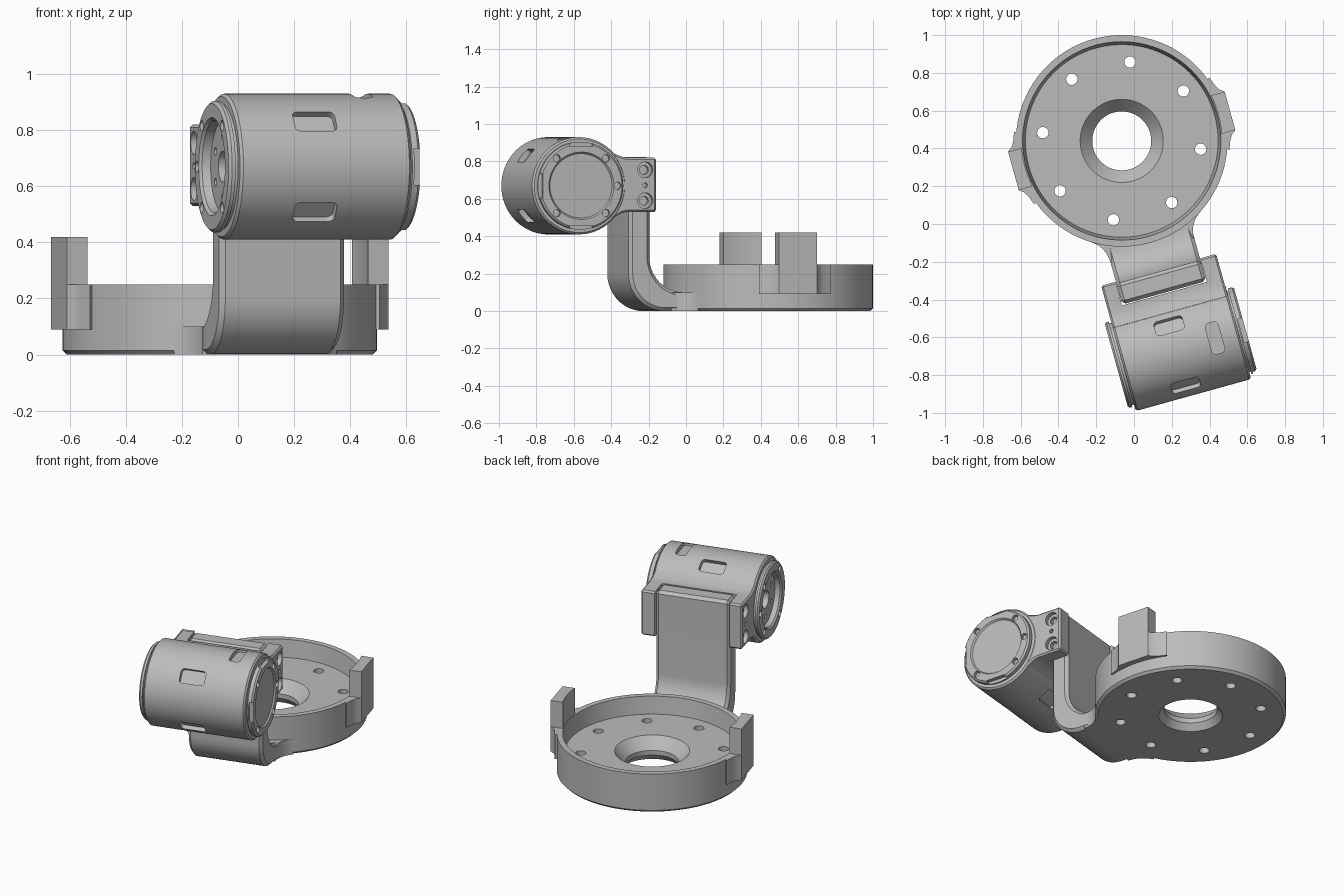
import bpy, bmesh
from math import sin, cos, pi, radians
from mathutils import Matrix, Vector

if "Cube" in bpy.data.objects:
    bpy.data.objects.remove(bpy.data.objects["Cube"])

GREY = bpy.data.materials.new("machined_grey")
GREY.use_nodes = True
GREY.diffuse_color = (0.5, 0.5, 0.5, 1)
GREY.node_tree.nodes["Principled BSDF"].inputs["Base Color"].default_value = (0.5, 0.5, 0.5, 1)

AXIS_Y, AXIS_Z = -1.138, 0.67          # motor axis, running along x
PLACE = Matrix.Translation((-0.065, 0.44, 0)) @ Matrix.Rotation(radians(15.5), 4, 'Z')
TO_AXIS = Matrix.Translation((0, AXIS_Y, AXIS_Z))
parts = []


def finish(name, bm):
    bmesh.ops.remove_doubles(bm, verts=bm.verts, dist=1e-5)
    bmesh.ops.recalc_face_normals(bm, faces=bm.faces)
    mesh = bpy.data.meshes.new(name)
    bm.to_mesh(mesh)
    bm.free()
    mesh.materials.append(GREY)
    ob = bpy.data.objects.new(name, mesh)
    bpy.context.scene.collection.objects.link(ob)
    return ob


def lathe(name, profile, along='z', steps=96, closed=True):
    """Spin (radius, height) points about z or x."""
    bm = bmesh.new()
    vs = [bm.verts.new((r, 0, h)) for r, h in profile]
    pairs = list(zip(vs, vs[1:])) + ([(vs[-1], vs[0])] if closed else [])
    es = [bm.edges.new(p) for p in pairs]
    bmesh.ops.spin(bm, geom=vs + es, cent=(0, 0, 0), axis=(0, 0, 1), angle=2 * pi, steps=steps)
    if along == 'x':
        bm.transform(TO_AXIS @ Matrix.Rotation(pi / 2, 4, 'Y'))
    return finish(name, bm)


def prism(name, pts, lo, hi, along='z'):
    """Extrude a polygon: (x, y) along z, or (y, z) along x."""
    bm = bmesh.new()
    put = (lambda p, h: (p[0], p[1], h)) if along == 'z' else (lambda p, h: (h, p[0], p[1]))
    face = bm.faces.new([bm.verts.new(put(p, lo)) for p in pts])
    top = bmesh.ops.extrude_face_region(bm, geom=[face])["geom"]
    move = Vector(put((0, 0), hi - lo))
    bmesh.ops.translate(bm, vec=move, verts=[v for v in top if isinstance(v, bmesh.types.BMVert)])
    return finish(name, bm)


def arc(cx, cy, r, a0, a1, n=12):
    return [(cx + r * cos(radians(a0 + (a1 - a0) * i / n)),
             cy + r * sin(radians(a0 + (a1 - a0) * i / n))) for i in range(n + 1)]


def circle(cx, cy, r, n=24):
    return arc(cx, cy, r, 0, 360, n)[:-1]


def rounded(w, h, r):
    x, y = w / 2 - r, h / 2 - r
    return (arc(x, y, r, 0, 90, 5) + arc(-x, y, r, 90, 180, 5)
            + arc(-x, -y, r, 180, 270, 5) + arc(x, -y, r, 270, 360, 5))


def box(x0, x1, y0, y1, z0, z1):
    return prism("cutter", [(x0, y0), (x1, y0), (x1, y1), (x0, y1)], z0, z1)


def bake(ob, cutters=(), bevel=0, limit=50):
    """Apply bevel and cuts, shade, and keep as a finished part."""
    if bevel:
        m = ob.modifiers.new("bevel", 'BEVEL')
        m.width, m.segments, m.angle_limit = bevel, 1, radians(limit)
    for c in cutters:
        c.hide_render = True
        m = ob.modifiers.new("cut", 'BOOLEAN')
        m.operation, m.solver, m.object = 'DIFFERENCE', 'EXACT', c
    bpy.context.view_layer.update()
    mesh = bpy.data.meshes.new_from_object(ob.evaluated_get(bpy.context.evaluated_depsgraph_get()))
    ob.modifiers.clear()
    ob.data = mesh
    mesh.name = ob.name
    for c in cutters:
        bpy.data.objects.remove(c)
    mesh.transform(PLACE)
    parts.append(ob)


# Base dish with a chamfered bore and eight bolt holes
dish = lathe("base_dish", [(.188, 0), (.545, 0), (.56, .015), (.56, .25), (.525, .25),
                           (.51, .14), (.22, .14), (.156, .07), (.156, .04)])
holes = []
for k in range(8):
    a = radians(68.5 + 45 * k)
    holes.append(prism("cutter", circle(.42 * cos(a), .42 * sin(a), .03), -.1, .2))
bake(dish, holes)

# Side tabs: a flared foot on the dish wall and an upright above the rim
for side, label in ((1, "left"), (-1, "right")):
    flare = [(.536, .2), (.555, .15), (.57, .125), (.595, .105)]
    foot = flare + [(x, -y) for x, y in reversed(flare)] + arc(0, 0, .535, -19, 19)
    post = [(.595, .105), (.595, -.105)] + arc(0, 0, .53, -11.5, 11.5)
    for name, pts, lo, hi in (("tab_foot", foot, .09, .25), ("tab_post", post, .25, .42)):
        bake(prism(f"{label}_{name}", [(side * x, side * y) for x, y in pts], lo, hi))

# Curved arm rising from the dish to the motor
arm_side = ([(-.45, 0)] + arc(-.635, .2, .2, 270, 180) + [(-.835, .825), (-.72, .825)]
            + arc(-.53, .29, .19, 180, 270) + [(-.45, .1)])
bake(prism("arm", arm_side, -.229, .233, 'x'), bevel=.018)

# Concave webs blending the arm sides into the dish
for side, label in ((1, "left"), (-1, "right")):
    web = arc(.38, -.6, .15, 180, 122) + [(.28, -.44), (.2, -.45), (.2, -.6)]
    bake(prism(f"{label}_arm_web", [(side * x, y) for x, y in web], 0, .1))

# Motor body with end flange, cap, grooves and stepped recess
motor = lathe("motor_body", [
    (0, -.25), (.055, -.25), (.055, -.305), (.16, -.305), (.165, -.335), (.175, -.345),
    (.225, -.345), (.235, -.335), (.235, -.322), (.225, -.322), (.225, -.31), (.25, -.31),
    (.26, -.30), (.26, .314), (.25, .324), (.22, .324), (.22, .332), (.235, .332),
    (.235, .355), (.225, .365), (.18, .365), (.172, .355), (0, .355)], 'x', closed=False)
cuts = []
# Round-cornered pockets: angle about the axis, x position, length, width
for angle, x, w, h in ((141, -.02, .155, .088), (219, -.02, .155, .088), (60, -.02, .155, .088),
                       (-60, -.02, .155, .088), (90, .197, .07, .17)):
    c = prism("cutter", rounded(w, h, .02), .23, .32)
    c.data.transform(TO_AXIS @ Matrix.Translation((x, 0, 0)) @ Matrix.Rotation(radians(angle - 90), 4, 'X'))
    cuts.append(c)
# Rim notches in the cap
for angle in (90, 180, 270):
    c = box(.34, .4, -.065, .065, .213, .26)
    c.data.transform(TO_AXIS @ Matrix.Rotation(radians(angle - 90), 4, 'X'))
    cuts.append(c)
# Screw holes in both end rings
for angle in (0, 47, 133, 227, 313):
    a = radians(angle)
    spot = circle(AXIS_Y + .2 * cos(a), AXIS_Z + .2 * sin(a), .02, 16)
    cuts.append(prism("cutter", spot, .345, .4, 'x'))
    cuts.append(prism("cutter", spot, -.4, -.328, 'x'))
# Small holes around the hub
for k in range(6):
    a = radians(30 + 60 * k)
    spot = circle(AXIS_Y + .11 * cos(a), AXIS_Z + .11 * sin(a), .014, 12)
    cuts.append(prism("cutter", spot, -.4, -.285, 'x'))
bake(motor, cuts)

# Motor mount: a block with two bolted ears clasping the arm
block = [(-.95, .845), (-.9, .826), (-.87, .82), (-.71, .82),
         (-.71, .53), (-.87, .53), (-.9, .524), (-.95, .495)]
mount = prism("motor_mount", block, -.31, .322, 'x')
cuts = [box(-.231, .235, -.84, -.6, .4, .9)]
for z, r, depth in ((.59, .042, .025), (.59, .024, .05), (.755, .042, .025),
                    (.755, .024, .05), (.672, .013, .03)):
    spot = circle(-.772, z, r, 24)
    cuts += [prism("cutter", spot, .322 - depth, .4, 'x'),
             prism("cutter", spot, -.4, depth - .31, 'x')]
bake(mount, cuts, bevel=.01, limit=60)

# Smooth the curved walls, keep edges crisp
bpy.ops.object.select_all(action='DESELECT')
for ob in parts:
    ob.select_set(True)
bpy.context.view_layer.objects.active = parts[0]
bpy.ops.object.shade_smooth_by_angle(angle=radians(25))
